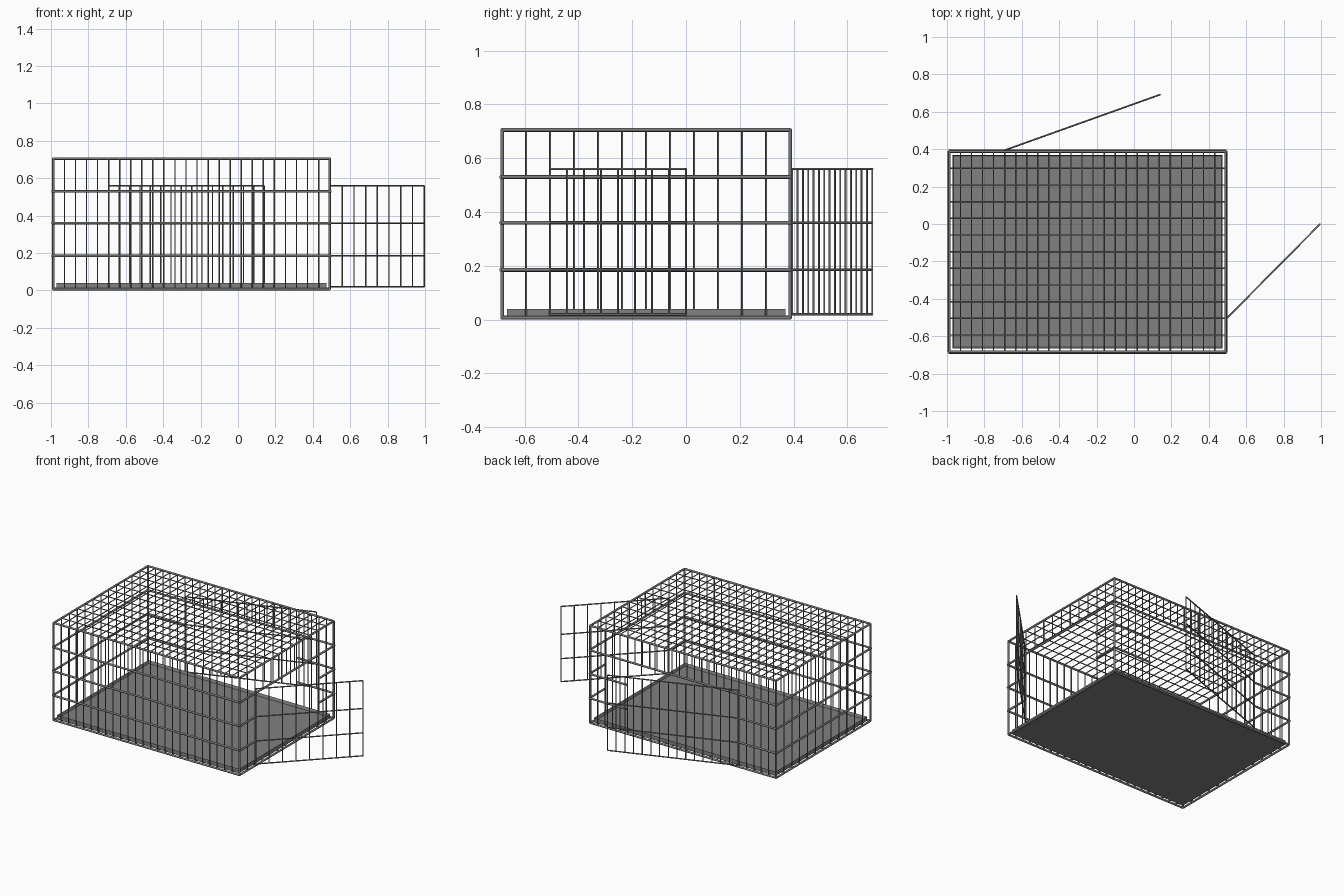
import bpy
import bmesh
from mathutils import Vector

old = bpy.data.objects.get("Cube")
if old:
    bpy.data.objects.remove(old, do_unlink=True)


def material(name, value):
    m = bpy.data.materials.new(name)
    m.use_nodes = True
    colour = (value, value, value, 1)
    m.diffuse_color = colour
    bsdf = m.node_tree.nodes["Principled BSDF"]
    bsdf.inputs["Base Color"].default_value = colour
    return m


steel = material("grey steel", 0.2)
plastic = material("grey tray", 0.22)

# Crate extents and wire layout
X0, X1, Y0, Y1, Z0, Z1 = -0.987, 0.49, -0.683, 0.387, 0.007, 0.705
NX, NY = 25, 12
RAILS = (0.185, 0.36, 0.53)
DOOR_TOP = 0.56
BAR, WIRE = 0.007, 0.0035
xs = [X0 + (X1 - X0) * i / NX for i in range(NX + 1)]
ys = [Y0 + (Y1 - Y0) * i / NY for i in range(NY + 1)]
BACK_GAP = (5, 20)    # wire numbers either side of the back opening
SIDE_GAP = (2, 10)    # wire numbers either side of the left opening


def rods(name, segments, radius, sides=8):
    """One object made of straight round rods between pairs of points."""
    bm = bmesh.new()
    for a, b in segments:
        a, b = Vector(a), Vector(b)
        d = b - a
        rot = d.to_track_quat('Z', 'Y').to_matrix().to_4x4()
        rot.translation = (a + b) / 2
        bmesh.ops.create_cone(bm, cap_ends=True, segments=sides, radius1=radius,
                              radius2=radius, depth=d.length, matrix=rot)
    me = bpy.data.meshes.new(name)
    bm.to_mesh(me)
    bm.free()
    ob = bpy.data.objects.new(name, me)
    bpy.context.collection.objects.link(ob)
    me.materials.append(steel)
    for p in me.polygons:
        p.use_smooth = len(p.vertices) == 4
    return ob


def ring(z, grow=0.0):
    c = [(X0 - grow, Y0 - grow, z), (X1 + grow, Y0 - grow, z),
         (X1 + grow, Y1 + grow, z), (X0 - grow, Y1 + grow, z)]
    return [(c[i], c[(i + 1) % 4]) for i in range(4)]


# Thick outer frame
frame = ring(Z0) + ring(Z1)
frame += [((x, y, Z0), (x, y, Z1)) for x in (X0, X1) for y in (Y0, Y1)]
rods("outer_frame", frame, BAR)

# Horizontal rails, interrupted at the two doorways
rails = []
for z in RAILS:
    front, left, back, right = ring(z, 0.004)
    rails += [front, right]
    if z < 0.5:
        rails += [(left[0], (left[0][0], ys[SIDE_GAP[0]], z)),
                  ((left[0][0], ys[SIDE_GAP[1]], z), left[1]),
                  (back[0], (xs[BACK_GAP[1]], back[0][1], z)),
                  ((xs[BACK_GAP[0]], back[0][1], z), back[1])]
    else:
        rails += [left, back]
rods("side_rails", rails, BAR)

# Upright wires
rods("front_wires", [((x, Y0, Z0), (x, Y0, Z1)) for x in xs[1:-1]], WIRE)
rods("right_wires", [((X0, y, Z0), (X0, y, Z1)) for y in ys[1:-1]], WIRE)


def foot(i, gap):
    return RAILS[2] if gap[0] < i < gap[1] else Z0


rods("back_wires", [((xs[i], Y1, foot(i, BACK_GAP)), (xs[i], Y1, Z1))
                    for i in range(1, NX)], WIRE)
rods("left_wires", [((X1, ys[i], foot(i, SIDE_GAP)), (X1, ys[i], Z1))
                    for i in range(1, NY)], WIRE)

# Roof and floor grids
for name, z in (("roof_grid", Z1), ("floor_grid", Z0 + 0.005)):
    grid = [((x, Y0, z), (x, Y1, z)) for x in xs[1:-1]]
    grid += [((X0, y, z), (X1, y, z)) for y in ys[1:-1]]
    rods(name, grid, WIRE)


# Open doors
def door(name, hinge, tip, count):
    hinge, tip = Vector(hinge), Vector(tip)

    def at(t, z):
        p = hinge.lerp(tip, t)
        return (p.x, p.y, z)

    low = 0.02
    segs = [(at(i / count, low), at(i / count, DOOR_TOP)) for i in range(count + 1)]
    rods(name + "_wires", segs, WIRE)
    bars = [(at(0, z), at(1, z)) for z in (low, RAILS[0], RAILS[1], DOOR_TOP)]
    rods(name + "_rails", bars, 0.0045)


door("left_door", (X1 + 0.005, -0.505), (0.995, 0.0), 8)
door("back_door", (-0.69, Y1 + 0.008), (0.14, 0.692), 15)

# Shallow floor tray with a raised rim
bm = bmesh.new()
bmesh.ops.create_cube(bm, size=1)
for v in bm.verts:
    v.co = ((X0 + X1) / 2 + v.co.x * 1.445, (Y0 + Y1) / 2 + v.co.y * 1.035,
            0.0245 + v.co.z * 0.031)
top = [f for f in bm.faces if f.normal.z > 0.5]
bmesh.ops.inset_region(bm, faces=top, thickness=0.01)
bmesh.ops.translate(bm, verts=top[0].verts, vec=(0, 0, -0.02))
me = bpy.data.meshes.new("floor_tray")
bm.to_mesh(me)
bm.free()
me.materials.append(plastic)
bpy.context.collection.objects.link(bpy.data.objects.new("floor_tray", me))
